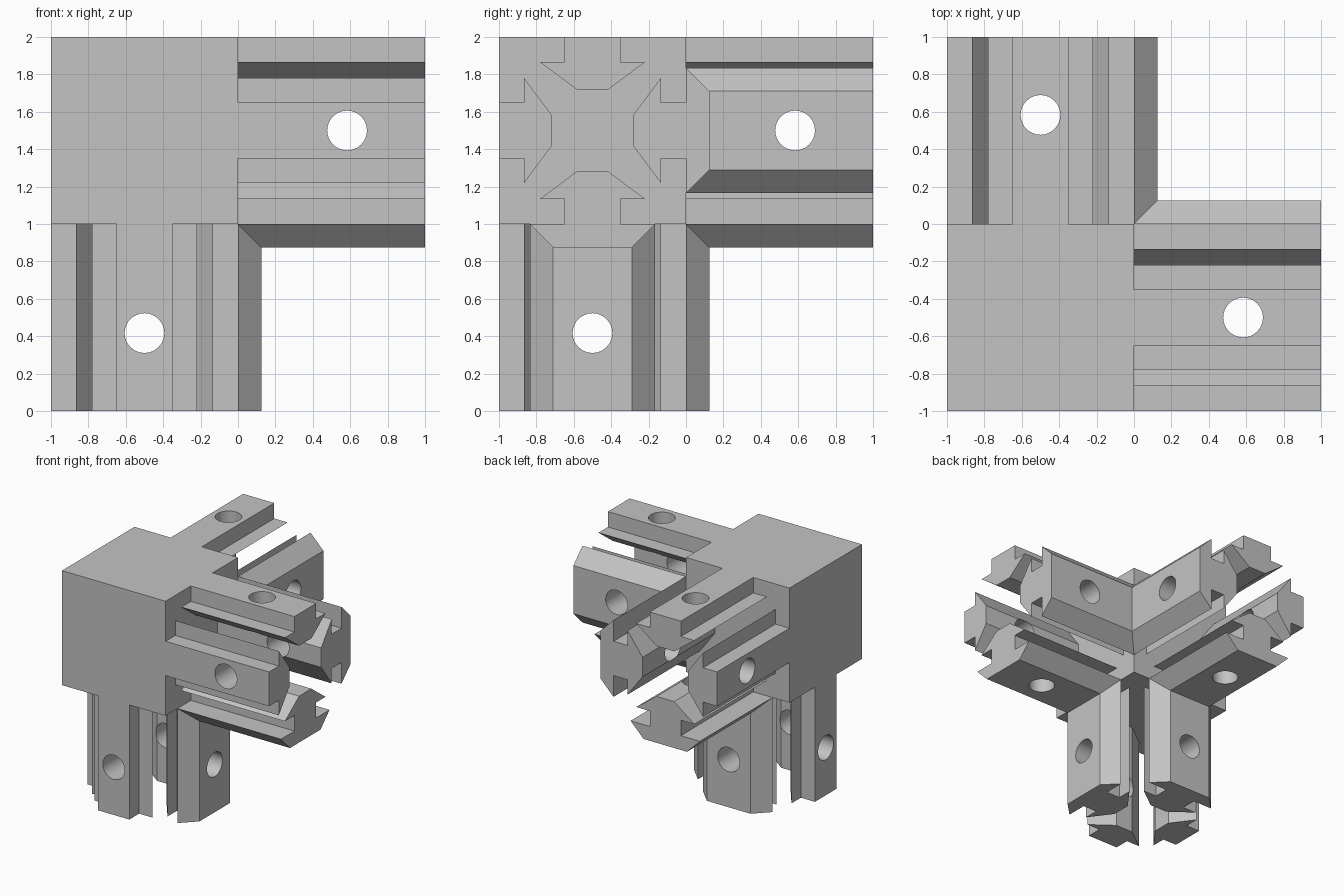
import bpy
import bmesh
from mathutils import Vector

if "Cube" in bpy.data.objects:
    bpy.data.objects.remove(bpy.data.objects["Cube"], do_unlink=True)

grey = bpy.data.materials.new("plain_grey")
grey.use_nodes = True
grey.diffuse_color = (0.55, 0.55, 0.55, 1)
grey.node_tree.nodes["Principled BSDF"].inputs["Base Color"].default_value = (0.55, 0.55, 0.55, 1)

CENTRE = Vector((-0.5, -0.5, 1.5))
HALF = 0.5          # half the width of the corner block
HOLE_AT = 1.083     # hole distance from the block centre along an arm

# Half profiles as (sideways, outward): slot rail, and rail with an outer flange
RAIL = [(0.085, 0.22), (0.28, 0.365), (0.15, 0.365), (0.15, 0.5)]
FLANGED = RAIL + [(0.335, 0.5), (0.21, 0.625)]


def make_prong(name, axis, out, half_profile):
    """Extrude a mirrored profile along the axis and drill a hole through it."""
    side = axis.cross(out)
    profile = half_profile + [(-s, h) for s, h in reversed(half_profile)]
    bm = bmesh.new()
    base = bm.faces.new([bm.verts.new(CENTRE + side * s + out * h + axis * HALF)
                         for s, h in profile])
    ext = bmesh.ops.extrude_face_region(bm, geom=[base], use_keep_orig=True)
    moved = [v for v in ext["geom"] if isinstance(v, bmesh.types.BMVert)]
    bmesh.ops.translate(bm, verts=moved, vec=axis)
    bmesh.ops.recalc_face_normals(bm, faces=bm.faces)
    mesh = bpy.data.meshes.new(name)
    bm.to_mesh(mesh)
    bm.free()
    mesh.materials.append(grey)
    prong = bpy.data.objects.new(name, mesh)
    bpy.context.collection.objects.link(prong)

    # Round hole
    bpy.ops.mesh.primitive_cylinder_add(
        vertices=48, radius=0.106, depth=0.7,
        location=CENTRE + axis * HOLE_AT + out * 0.42,
        rotation=out.to_track_quat('Z', 'Y').to_euler())
    cutter = bpy.context.object
    cutter.name = "hole_cutter"
    cutter.hide_render = True
    cutter.data.materials.append(grey)
    drill = prong.modifiers.new("hole", 'BOOLEAN')
    drill.operation = 'DIFFERENCE'
    drill.solver = 'EXACT'
    drill.object = cutter

    bpy.ops.object.select_all(action='DESELECT')
    prong.select_set(True)
    bpy.context.view_layer.objects.active = prong
    bpy.ops.object.modifier_apply(modifier=drill.name)
    bpy.data.objects.remove(cutter, do_unlink=True)
    bpy.ops.object.shade_smooth_by_angle(angle=0.5)


# Corner block
bpy.ops.mesh.primitive_cube_add(size=2 * HALF, location=CENTRE)
block = bpy.context.object
block.name = "corner_block"
block.data.materials.append(grey)

# Three arms of four prongs; prongs facing another arm carry a flange
arms = {"left": Vector((1, 0, 0)), "back": Vector((0, 1, 0)), "down": Vector((0, 0, -1))}
for arm, axis in arms.items():
    for facing, direction in arms.items():
        if facing == arm:
            continue
        make_prong(f"{arm}_arm_{facing}_flanged_prong", axis, direction, FLANGED)
        make_prong(f"{arm}_arm_opposite_{facing}_prong", axis, -direction, RAIL)
